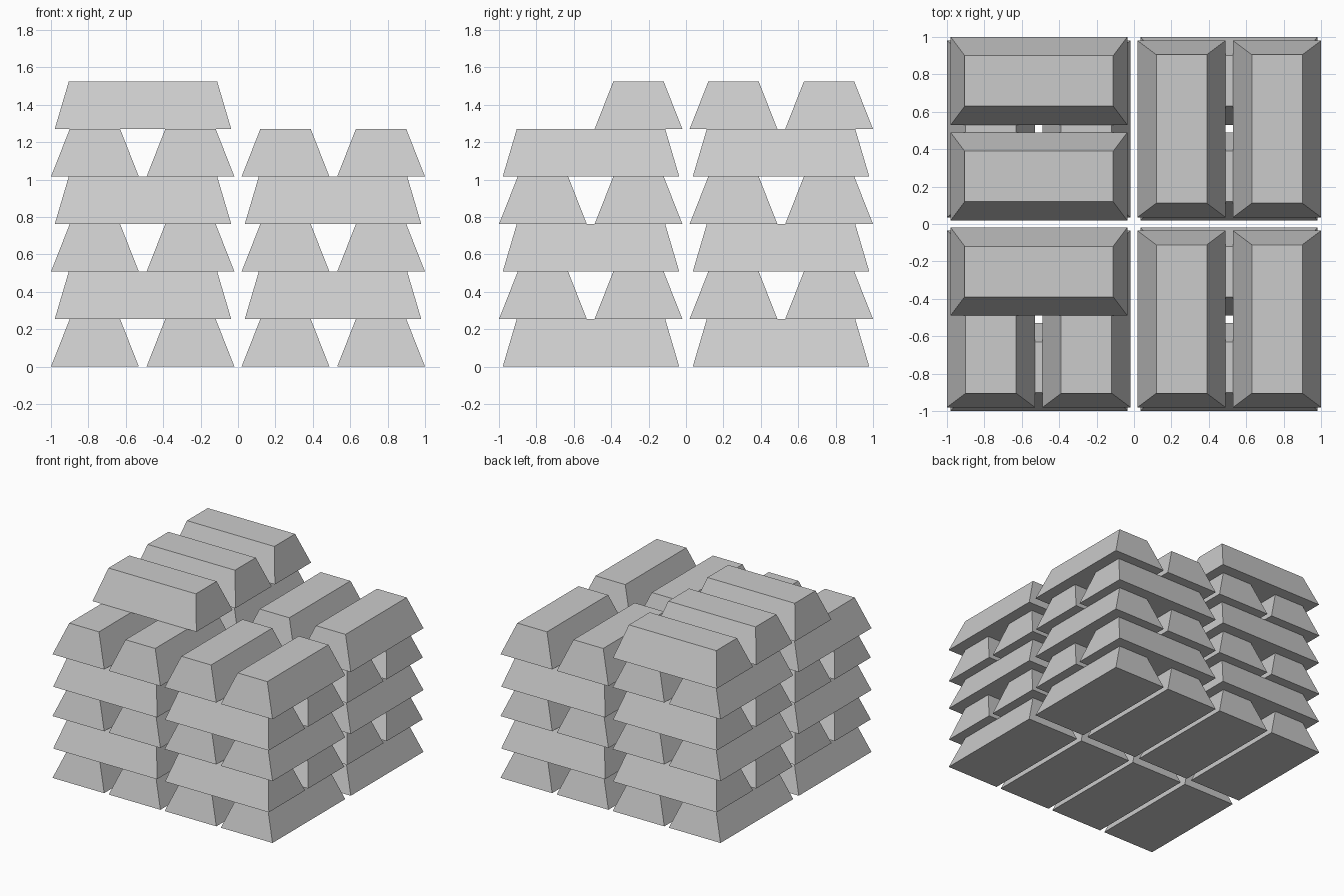
import bpy, math

if "Cube" in bpy.data.objects:
    bpy.data.objects.remove(bpy.data.objects["Cube"])

W, L, H = 0.47, 0.944, 0.254       # base width, base length, height
TW, TL = 0.27, 0.794               # top width, top length
NEAR, FAR, MID = 0.254, 0.765, 0.508

# Shared ingot mesh: tapered block, long axis along y
def ring(w, l, z):
    return [(-w/2, -l/2, z), (w/2, -l/2, z), (w/2, l/2, z), (-w/2, l/2, z)]

mesh = bpy.data.meshes.new("ingot")
sides = [(i, (i + 1) % 4, (i + 1) % 4 + 4, i + 4) for i in range(4)]
mesh.from_pydata(ring(W, L, 0) + ring(TW, TL, H), [],
                 [(3, 2, 1, 0), (4, 5, 6, 7)] + sides)
mesh.update()

def ingot(name, x, y, level, along_x):
    ob = bpy.data.objects.new(name, mesh)
    ob.location = (x, y, level * H)
    ob.rotation_euler.z = math.pi / 2 if along_x else 0
    bpy.context.collection.objects.link(ob)

# Four stacks of paired ingots, turning a quarter each layer
for sx in (-1, 1):
    for sy in (-1, 1):
        stack = ("left" if sx < 0 else "right") + ("_front" if sy < 0 else "_back")
        for level in range(5):
            for side, off in (("inner", NEAR), ("outer", FAR)):
                along_x = level % 2 == 1
                x, y = (MID, off) if along_x else (off, MID)
                ingot(f"{stack}_ingot_{level}_{side}", sx * x, sy * y, level, along_x)

# Three extra ingots on top of the left stacks
for i, y in enumerate((-NEAR, NEAR, FAR)):
    ingot(f"top_ingot_{i}", -MID, y, 5, True)
